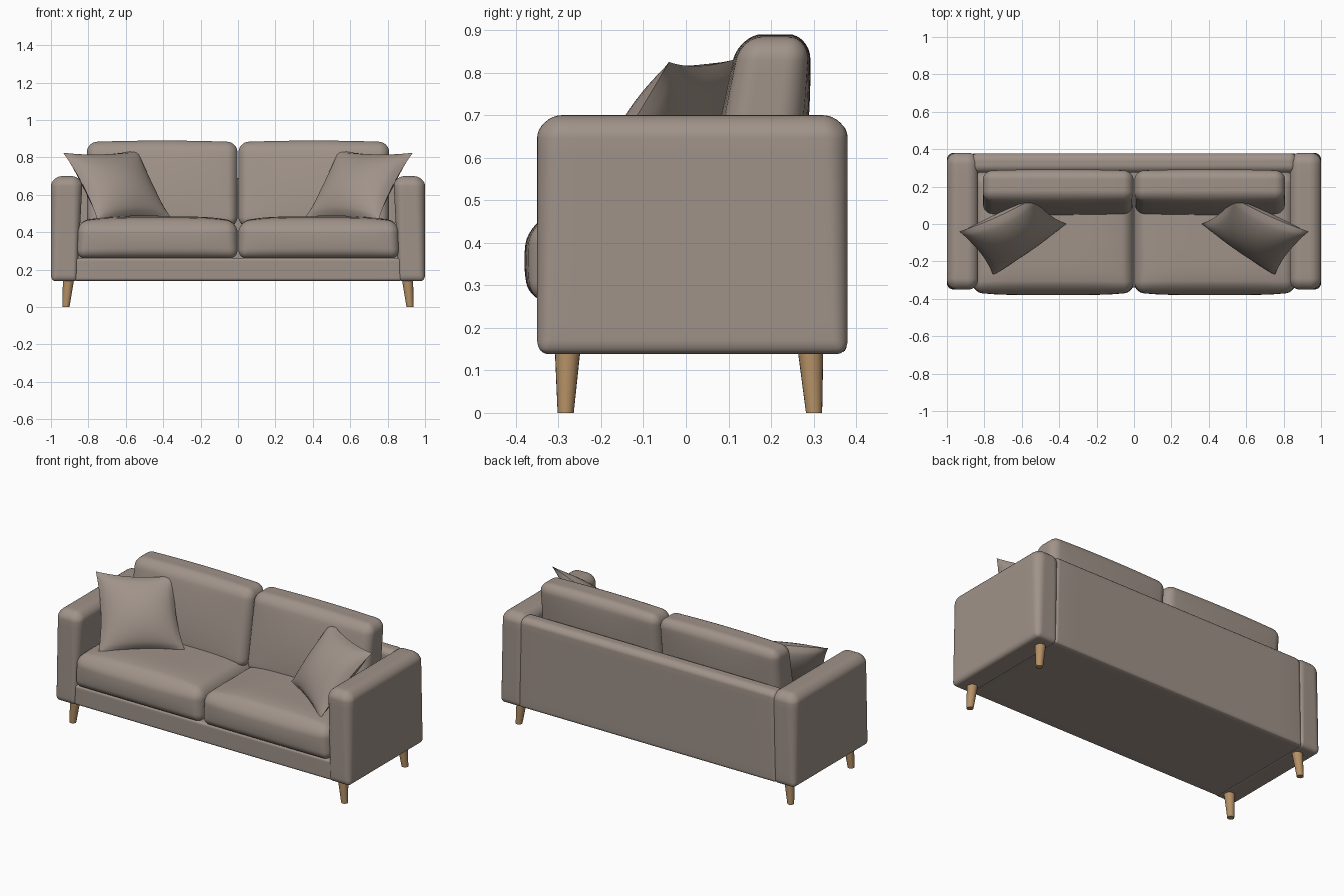
import bpy, bmesh, math
from mathutils import Vector

if "Cube" in bpy.data.objects:
    bpy.data.objects.remove(bpy.data.objects["Cube"])


def material(name, rgb):
    m = bpy.data.materials.new(name)
    m.diffuse_color = (*rgb, 1)
    m.use_nodes = True
    m.node_tree.nodes["Principled BSDF"].inputs["Base Color"].default_value = m.diffuse_color
    return m


FABRIC = material("taupe fabric", (0.35, 0.29, 0.25))
WOOD = material("oak wood", (0.46, 0.28, 0.13))


def finish(name, bm, mat, side=1):
    """Mirror to the chosen side, fix normals, smooth and link."""
    for v in bm.verts:
        v.co.x *= side
    bmesh.ops.recalc_face_normals(bm, faces=bm.faces)
    me = bpy.data.meshes.new(name)
    bm.to_mesh(me)
    bm.free()
    me.materials.append(mat)
    me.shade_smooth()
    me.set_sharp_from_angle(angle=math.radians(40))
    ob = bpy.data.objects.new(name, me)
    bpy.context.collection.objects.link(ob)


def soft_box(name, lo, hi, r_top, r_low, shape=None, side=1):
    """Rounded box; shape(p, t) may bend it, t being -1..1 box coordinates."""
    lo, hi = Vector(lo), Vector(hi)
    mid, half = (lo + hi) / 2, (hi - lo) / 2
    bm = bmesh.new()
    bmesh.ops.create_cube(bm, size=2)
    bmesh.ops.subdivide_edges(bm, edges=bm.edges, cuts=19, use_grid_fill=True)
    for v in bm.verts:
        t = v.co.copy()
        r = r_low + (r_top - r_low) * (t.z + 1) / 2
        core, off = Vector(), Vector()
        for i in range(3):
            a = min(abs(t[i]) / 0.6, 1)
            s = max((abs(t[i]) - 0.6) / 0.4, 0)
            core[i] = math.copysign(a * (half[i] - r), t[i])
            off[i] = math.copysign(math.tan(s * math.pi / 4), t[i])
        p = core + off.normalized() * r
        n = Vector([p[i] / half[i] for i in range(3)])
        p += mid
        v.co = shape(p, n) if shape else p
    finish(name, bm, FABRIC, side)


def dome(a, b):
    return max(0, 1 - a * a) * max(0, 1 - b * b)


def arm_shape(p, t):
    # inner face leans in towards the top
    if t.x < 0:
        p.x += 0.03 * -t.x * (1 - t.z) / 2
    return p


def seat_shape(p, t):
    # crowned top and bulging front
    if t.z > 0:
        p.z += 0.03 * t.z * dome(t.x ** 2, t.y ** 3)
    if t.y < 0:
        p.y += 0.015 * t.y * dome(t.x ** 2, t.z)
    return p


def back_shape(p, t):
    # puffed faces, thinner top, leaning backwards
    p.y += 0.018 * t.y * dome(t.x, t.z)
    p.y = 0.18 + (p.y - 0.18) * (1 - 0.1 * t.z)
    p.y += 0.14 * (p.z - 0.67)
    p.z += 0.008 * max(t.z, 0) * (1 - t.x ** 2)
    return p


def pillow(name, side):
    """Square scatter pillow stretched between four corners."""
    bl, br = Vector((0.36, 0.0, 0.48)), Vector((0.75, -0.28, 0.46))
    tl, tr = Vector((0.53, 0.14, 0.84)), Vector((0.935, -0.04, 0.825))
    normal = (br - bl).cross(tl - bl).normalized()
    n = 24
    bm = bmesh.new()
    for face in (-1, 1):
        rows = []
        for j in range(n + 1):
            row = []
            for i in range(n + 1):
                u0, v0 = 2 * i / n - 1, 2 * j / n - 1
                u = u0 * (1 - 0.09 * (1 - v0 * v0))
                v = v0 * (1 - 0.09 * (1 - u0 * u0))
                a, b = (u + 1) / 2, (v + 1) / 2
                p = (bl * (1 - a) + br * a) * (1 - b) + (tl * (1 - a) + tr * a) * b
                p += normal * face * 0.085 * dome(u0, v0) ** 0.6
                row.append(bm.verts.new(p))
            rows.append(row)
        for j in range(n):
            for i in range(n):
                bm.faces.new((rows[j][i], rows[j][i + 1],
                              rows[j + 1][i + 1], rows[j + 1][i]))
    bmesh.ops.remove_doubles(bm, verts=bm.verts, dist=0.0005)
    finish(name, bm, FABRIC, side)


def leg(name, top, bottom, side):
    """Tapered, slightly splayed round leg."""
    bm = bmesh.new()
    bmesh.ops.create_cone(bm, cap_ends=True, segments=20,
                          radius1=0.019, radius2=0.031, depth=1)
    for v in bm.verts:
        k = v.co.z + 0.5
        c = Vector(bottom).lerp(Vector(top), k)
        v.co = Vector((v.co.x + c.x, v.co.y + c.y, c.z))
    finish(name, bm, WOOD, side)


# frame
soft_box("base", (-0.88, -0.34, 0.14), (0.88, 0.37, 0.262), 0.015, 0.015)
soft_box("back_panel", (-0.87, 0.275, 0.142), (0.87, 0.378, 0.69), 0.04, 0.015)

for side, word in ((-1, "left"), (1, "right")):
    soft_box(word + "_arm", (0.83, -0.35, 0.138), (1.0, 0.38, 0.70),
             0.06, 0.028, arm_shape, side)
    # cushions
    soft_box(word + "_seat_cushion", (0.002, -0.365, 0.26), (0.862, 0.28, 0.455),
             0.06, 0.045, seat_shape, side)
    soft_box(word + "_back_cushion", (0.003, 0.09, 0.43), (0.808, 0.27, 0.882),
             0.055, 0.05, back_shape, side)
    pillow(word + "_pillow", side)
    # legs
    leg(word + "_front_leg", (0.905, -0.278, 0.16), (0.92, -0.283, 0), side)
    leg(word + "_rear_leg", (0.905, 0.292, 0.16), (0.92, 0.301, 0), side)
